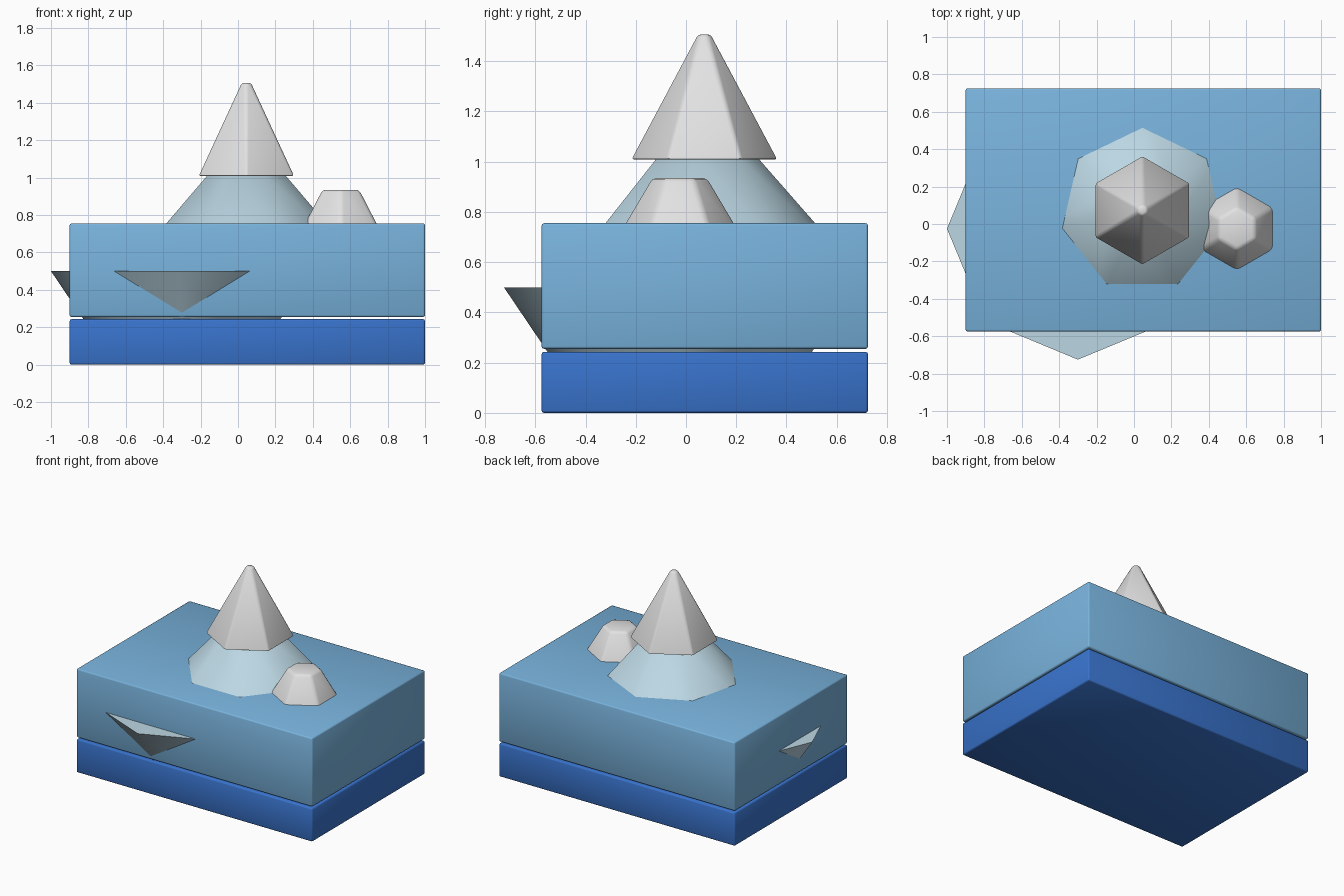
import bpy, bmesh
from math import sin, cos, pi, radians

cube = bpy.data.objects.get("Cube")
if cube:
    bpy.data.objects.remove(cube, do_unlink=True)


def material(name, rgb):
    mat = bpy.data.materials.new(name)
    mat.use_nodes = True
    colour = (*rgb, 1)
    mat.diffuse_color = colour
    mat.node_tree.nodes["Principled BSDF"].inputs["Base Color"].default_value = colour
    return mat


deep_blue = material("deep_water_blue", (0.04, 0.17, 0.60))
water_blue = material("surface_water_blue", (0.19, 0.45, 0.72))
pale_ice = material("pale_ice", (0.50, 0.68, 0.77))
snow = material("snow_white", (0.76, 0.76, 0.77))


def finish(name, bm, mat, bevel):
    """Round the edges, then turn the mesh into a smooth-shaded object."""
    if bevel:
        bmesh.ops.bevel(bm, geom=bm.edges[:], offset=bevel, segments=2,
                        profile=0.5, affect='EDGES', clamp_overlap=True)
    bmesh.ops.recalc_face_normals(bm, faces=bm.faces[:])
    mesh = bpy.data.meshes.new(name)
    bm.to_mesh(mesh)
    bm.free()
    mesh.materials.append(mat)
    obj = bpy.data.objects.new(name, mesh)
    bpy.context.collection.objects.link(obj)
    bpy.ops.object.select_all(action='DESELECT')
    obj.select_set(True)
    bpy.context.view_layer.objects.active = obj
    bpy.ops.object.shade_smooth_by_angle(angle=radians(52))


def slab(name, z0, z1, mat):
    bm = bmesh.new()
    bmesh.ops.create_cube(bm, size=1)
    for v in bm.verts:
        v.co.x = 0.05 + v.co.x * 1.9
        v.co.y = 0.075 + v.co.y * 1.3
        v.co.z = z0 if v.co.z < 0 else z1
    finish(name, bm, mat, 0.01)


def frustum(name, sides, centre, z0, r0, z1, r1, mat, bevel=0):
    """Tapered prism with one corner pointing to the back."""
    bm = bmesh.new()
    rings = []
    for z, r in ((z0, r0), (z1, r1)):
        rings.append([bm.verts.new((centre[0] + r * sin(2 * pi * i / sides),
                                    centre[1] + r * cos(2 * pi * i / sides), z))
                      for i in range(sides)])
    low, high = rings
    bm.faces.new(low[::-1])
    bm.faces.new(high)
    for i in range(sides):
        j = (i + 1) % sides
        bm.faces.new((low[i], low[j], high[j], high[i]))
    finish(name, bm, mat, bevel)


# Two layers of water with a narrow gap
slab("deep_water", 0, 0.243, deep_blue)
slab("surface_water", 0.255, 0.755, water_blue)

# Submerged ice, poking out of the front and the side
frustum("submerged_ice", 8, (-0.3, -0.025), 0.1, 0.43, 0.5, 0.7, pale_ice)

# Iceberg above the water with its snowy peak
frustum("iceberg_base", 7, (0.045, 0.075), 0.6, 0.575, 1.03, 0.198, pale_ice)
frustum("snow_peak", 6, (0.045, 0.073), 1.008, 0.294, 1.507, 0.028, snow, 0.012)

# Small floating ice block
frustum("small_ice_block", 6, (0.55, -0.025), 0.66, 0.276, 0.935, 0.113, snow, 0.018)
